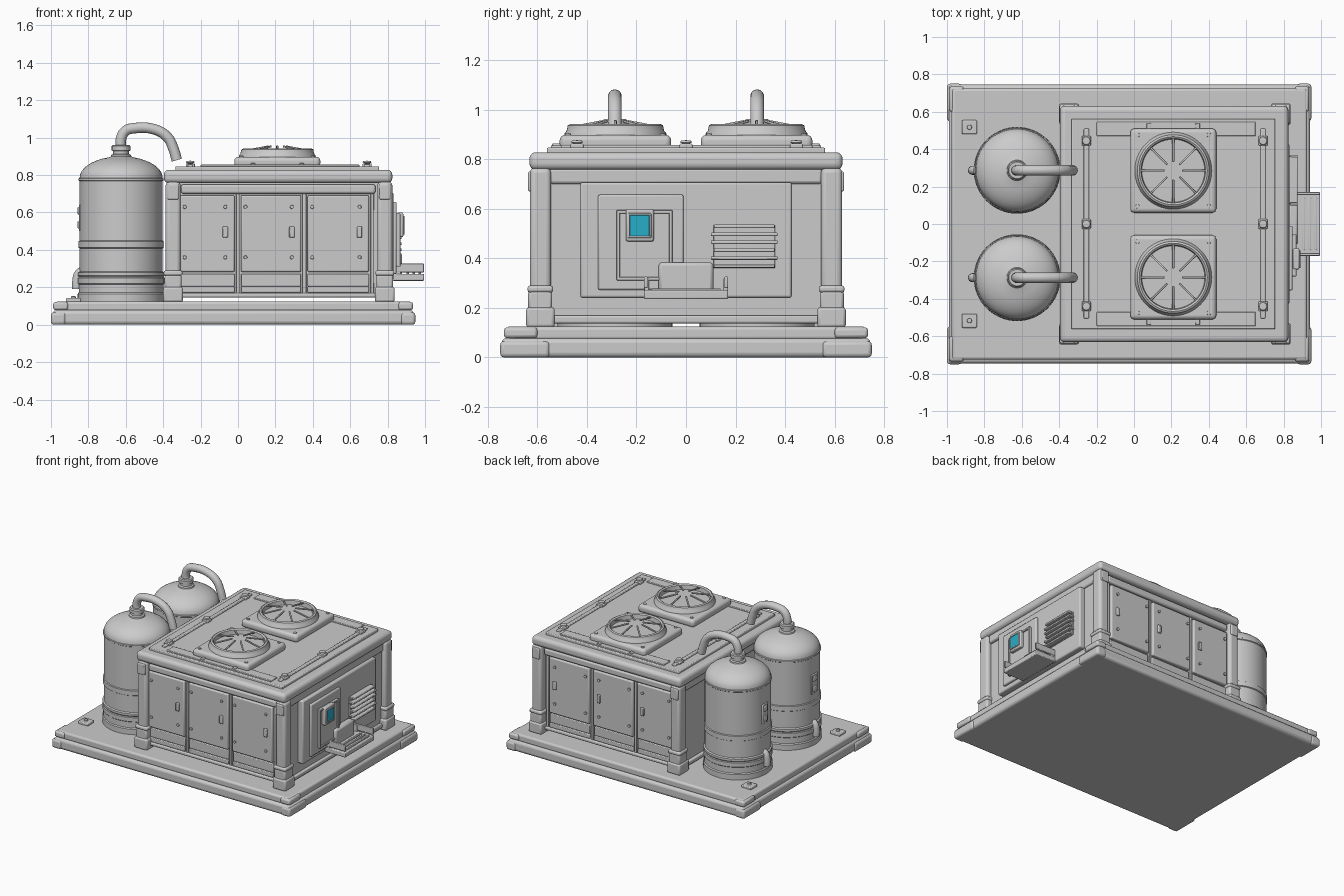
import bpy, bmesh, math
from mathutils import Vector, Matrix

if "Cube" in bpy.data.objects:
    bpy.data.objects.remove(bpy.data.objects["Cube"])

SIDES = (("front", -1), ("back", 1))


def finish(name, bm, bevel=0.0, seg=2):
    bmesh.ops.recalc_face_normals(bm, faces=bm.faces[:])
    me = bpy.data.meshes.new(name)
    bm.to_mesh(me)
    bm.free()
    ob = bpy.data.objects.new(name, me)
    bpy.context.collection.objects.link(ob)
    if bevel:
        m = ob.modifiers.new("bevel", 'BEVEL')
        m.width, m.segments, m.limit_method = bevel, seg, 'ANGLE'
    return ob


def box(name, x, y, z, bevel=0.005, seg=2):
    """Box from (min, max) ranges on each axis."""
    bm = bmesh.new()
    lo = Vector(min(r) for r in (x, y, z))
    hi = Vector(max(r) for r in (x, y, z))
    size = hi - lo
    bmesh.ops.create_cube(bm, size=1, matrix=Matrix.Translation((lo + hi) / 2) @ Matrix.Diagonal((*size, 1)))
    return finish(name, bm, min(bevel, min(size) * 0.45), seg)


def lathe(name, profile, center, n=48, axis='Z'):
    """Revolve (radius, height) points about an axis through center."""
    bm = bmesh.new()
    vs = [bm.verts.new((r, 0, h)) for r, h in profile]
    es = [bm.edges.new(p) for p in zip(vs, vs[1:])]
    bmesh.ops.spin(bm, geom=vs + es, cent=(0, 0, 0), axis=(0, 0, 1), angle=2 * math.pi, steps=n)
    bmesh.ops.remove_doubles(bm, verts=bm.verts[:], dist=1e-5)
    if axis == 'Y':
        bm.transform(Matrix.Rotation(math.pi / 2, 4, 'X'))
    bm.transform(Matrix.Translation(center))
    return finish(name, bm)


def tube(name, pts, radius):
    cu = bpy.data.curves.new(name, 'CURVE')
    cu.dimensions = '3D'
    cu.bevel_depth, cu.bevel_resolution, cu.use_fill_caps = radius, 5, True
    sp = cu.splines.new('BEZIER')
    sp.bezier_points.add(len(pts) - 1)
    for b, p in zip(sp.bezier_points, pts):
        b.co = p
        b.handle_left_type = b.handle_right_type = 'AUTO'
    ob = bpy.data.objects.new(name, cu)
    bpy.context.collection.objects.link(ob)


def frame(name, x, y, z, w):
    """Rectangular rim on the +x wall."""
    for i, (a, b) in enumerate((((y[0], y[1]), (z[0], z[0] + w)), ((y[0], y[1]), (z[1] - w, z[1])),
                                ((y[0], y[0] + w), z), ((y[1] - w, y[1]), z))):
        box(f"{name}_{i}", x, a, b, 0.003)


# Base: two stacked slabs with corner guards
box("base_lower", (-0.99, 0.94), (-0.745, 0.745), (0, 0.078), 0.02, 3)
box("base_upper", (-0.975, 0.925), (-0.725, 0.725), (0.07, 0.125), 0.014, 3)
for tag, s in SIDES:
    for end, x0, x1 in (("left", -1.0, -0.92), ("right", 0.87, 0.948)):
        box(f"base_guard_{end}_{tag}", (x0, x1), (s * 0.55, s * 0.75), (0, 0.066), 0.016, 3)
        inset = 0.012 if x0 < 0 else -0.012
        box(f"base_guard_upper_{end}_{tag}", (x0 + inset, x1 + inset), (s * 0.6, s * 0.735), (0.078, 0.121), 0.012)
    # Pad with bolt near each tank
    box(f"base_pad_{tag}", (-0.92, -0.84), (s * 0.48, s * 0.555), (0.12, 0.143), 0.006)
    lathe(f"pad_bolt_{tag}", [(0, 0.155), (0.012, 0.152), (0.014, 0.14)], (-0.88, s * 0.517, 0), 12)

# Housing body, roof and lid
box("housing_body", (-0.355, 0.79), (-0.575, 0.575), (0.145, 0.77), 0.008)
box("roof_slab", (-0.396, 0.825), (-0.632, 0.632), (0.757, 0.828), 0.026, 4)
box("roof_lid", (-0.335, 0.755), (-0.562, 0.562), (0.82, 0.847), 0.006)
for end, x0, x1 in (("left", -0.375, -0.345), ("right", 0.77, 0.808)):
    box(f"sill_{end}", (x0, x1), (-0.55, 0.55), (0.137, 0.17), 0.008)
    box(f"header_{end}", (x0, x1), (-0.55, 0.55), (0.70, 0.765), 0.012)

# Corner posts with feet, collars and top caps
for tag, s in SIDES:
    for end, x in (("left", -0.347), ("right", 0.785)):
        box(f"post_{end}_{tag}", (x - 0.04, x + 0.04), (s * 0.545, s * 0.63), (0.13, 0.765), 0.02, 3)
        box(f"post_foot_{end}_{tag}", (x - 0.053, x + 0.053), (s * 0.53, s * 0.645), (0.12, 0.203), 0.012)
        box(f"post_sleeve_{end}_{tag}", (x - 0.045, x + 0.045), (s * 0.54, s * 0.637), (0.19, 0.27), 0.012)
        box(f"post_collar_{end}_{tag}", (x - 0.05, x + 0.05), (s * 0.536, s * 0.64), (0.262, 0.29), 0.01)
        box(f"post_plate_{end}_{tag}", (x - 0.03, x + 0.03), (s * 0.60, s * 0.638), (0.67, 0.75), 0.006)

# Doors on front and back, with handles, screws and skirts
for tag, s in SIDES:
    box(f"door_header_{tag}", (-0.305, 0.735), (s * 0.56, s * 0.61), (0.70, 0.75), 0.012)
    box(f"door_sill_{tag}", (-0.305, 0.735), (s * 0.56, s * 0.602), (0.145, 0.17), 0.008)
    for i, (x0, x1) in enumerate(((-0.31, -0.018), (0.015, 0.338), (0.372, 0.7))):
        box(f"door_{tag}_{i}", (x0, x1), (s * 0.57, s * 0.602), (0.282, 0.692), 0.008)
        box(f"skirt_{tag}_{i}", (x0, x1), (s * 0.57, s * 0.59), (0.205, 0.272), 0.005)
        box(f"skirt_lower_{tag}_{i}", (x0, x1), (s * 0.57, s * 0.597), (0.172, 0.205), 0.005)
        hx = x1 - 0.05
        box(f"handle_{tag}_{i}", (hx - 0.014, hx + 0.014), (s * 0.60, s * 0.614), (0.465, 0.525), 0.005)
        for j, (sx, sz) in enumerate(((x0 + 0.025, 0.63), (hx, 0.63), (x0 + 0.025, 0.36), (hx, 0.36))):
            lathe(f"screw_{tag}_{i}_{j}", [(0, 0.008), (0.009, 0.007), (0.011, -0.008), (0, -0.008)],
                  (sx, s * 0.604, sz), 12, 'Y')
    for i, x in enumerate((-0.001, 0.355, 0.718)):
        box(f"door_mullion_{tag}_{i}", (x - 0.01, x + 0.01), (s * 0.57, s * 0.592), (0.16, 0.70), 0.004)

# Control wall on the right: panel, screen, vents, shelf
box("wall_panel", (0.78, 0.832), (-0.427, 0.427), (0.24, 0.707), 0.01)
box("control_panel", (0.82, 0.848), (-0.355, -0.01), (0.272, 0.657), 0.008)
box("control_inset", (0.84, 0.858), (-0.28, -0.055), (0.31, 0.595), 0.005)
frame("control_rim", (0.85, 0.868), (-0.28, -0.055), (0.31, 0.595), 0.014)
box("screen_housing", (0.85, 0.884), (-0.243, -0.13), (0.468, 0.6), 0.008)
frame("screen_rim", (0.88, 0.89), (-0.235, -0.14), (0.482, 0.582), 0.008)
screen = box("screen", (0.875, 0.888), (-0.227, -0.148), (0.49, 0.574), 0.001)
teal = bpy.data.materials.new("teal")
teal.diffuse_color = (0.02, 0.42, 0.58, 1)
teal.use_nodes = True
teal.node_tree.nodes["Principled BSDF"].inputs["Base Color"].default_value = teal.diffuse_color
screen.data.materials.append(teal)
box("vent_back", (0.82, 0.842), (0.11, 0.36), (0.36, 0.535), 0.004)
for i in range(6):
    wide = 0.012 if i in (1, 3, 4) else 0
    box(f"vent_slat_{i}", (0.83, 0.874), (0.112 - wide, 0.358 + wide), (0.362 + i * 0.032, 0.376 + i * 0.032), 0.004)
box("shelf_floor", (0.825, 0.995), (-0.17, 0.17), (0.235, 0.272), 0.006)
box("shelf_back", (0.825, 0.878), (-0.11, 0.11), (0.265, 0.384), 0.014)
for i in range(3):
    box(f"shelf_rib_{i}", (0.90 + i * 0.032, 0.915 + i * 0.032), (-0.14, 0.14), (0.265, 0.279), 0.003)
for tag, s in SIDES:
    box(f"shelf_rail_{tag}", (0.825, 0.995), (s * 0.155, s * 0.17), (0.28, 0.326), 0.004)
    box(f"shelf_rail_bracket_{tag}", (0.825, 0.87), (s * 0.15, s * 0.168), (0.26, 0.32), 0.004)

# Roof rails and bolts
bolt = [(0, 0.877), (0.02, 0.875), (0.024, 0.868), (0.012, 0.862), (0.012, 0.84)]
for end, x in (("left", -0.255), ("right", 0.69)):
    box(f"roof_rail_{end}", (x - 0.014, x + 0.014), (-0.505, 0.51), (0.84, 0.857), 0.005)
    for i, y in enumerate((-0.44, 0, 0.445)):
        box(f"rail_clamp_{end}_{i}", (x - 0.024, x + 0.024), (y - 0.026, y + 0.026), (0.84, 0.863), 0.005)
        lathe(f"rail_bolt_{end}_{i}", bolt, (x, y, 0), 16)

# Fans: rounded housing, ring, recessed disc, sloping blades
for tag, s in SIDES:
    cx, cy = 0.21, s * 0.285
    box(f"roof_strip_{tag}", (-0.2, 0.65), (s * 0.47, s * 0.545), (0.84, 0.856), 0.004)
    for i, x in enumerate((0.08, 0.34)):
        box(f"strip_tab_{tag}_{i}", (x - 0.012, x + 0.012), (s * 0.5, s * 0.54), (0.84, 0.864), 0.004)
    box(f"fan_housing_{tag}", (cx - 0.23, cx + 0.23), (cy - 0.225, cy + 0.225), (0.84, 0.898), 0.022, 4)
    lathe(f"fan_ring_{tag}", [(0, 0.905), (0.168, 0.905), (0.172, 0.935), (0.182, 0.942), (0.192, 0.937),
                              (0.197, 0.915), (0.205, 0.905), (0.207, 0.89)], (cx, cy, 0), 64)
    for i in range(4):
        a = math.pi / 4 + i * math.pi / 2
        lathe(f"fan_screw_{tag}_{i}", [(0, 0.905), (0.011, 0.903), (0.013, 0.89)],
              (cx + 0.27 * math.cos(a), cy + 0.27 * math.sin(a), 0), 12)
    bm = bmesh.new()
    for i in range(8):
        m = (Matrix.Translation((cx, cy, 0)) @ Matrix.Rotation(i * math.pi / 4, 4, 'Z')
             @ Matrix.Translation((0.113, 0, 0.941)) @ Matrix.Rotation(0.19, 4, 'Y')
             @ Matrix.Diagonal((0.135, 0.011, 0.01, 1)))
        bmesh.ops.create_cube(bm, size=1, matrix=m)
    finish(f"fan_blades_{tag}", bm, 0.003)

# Tanks with bands, domed top, outlet pipe, gauge and drain
R = 0.222
dome = [(R * math.sin(t * math.pi / 20), 0.785 + 0.115 * math.cos(t * math.pi / 20)) for t in range(10, 1, -1)]
body = [(0, 0.12), (0.232, 0.12), (0.232, 0.165), (0.226, 0.172), (0.226, 0.215), (0.231, 0.22),
        (0.231, 0.25), (0.226, 0.255), (0.231, 0.262), (0.231, 0.278), (R, 0.284), (R, 0.408),
        (0.228, 0.412), (0.228, 0.446), (R, 0.45), (R, 0.768), (0.227, 0.772), (0.227, 0.782)]
neck = [(0.055, 0.899), (0.053, 0.908), (0.042, 0.913), (0.042, 0.928), (0.05, 0.932), (0.05, 0.955),
        (0.044, 0.962), (0, 0.962)]
for tag, s in SIDES:
    x, y = -0.625, s * 0.287
    lathe(f"tank_{tag}", body + dome + neck, (x, y, 0), 64)
    tube(f"outlet_pipe_{tag}", [(x, y, 0.93), (x, y, 0.995), (-0.6, y, 1.037), (-0.56, y, 1.05),
                                (-0.44, y, 1.042), (-0.375, y, 1.0), (-0.345, y, 0.94), (-0.327, y, 0.88)], 0.028)
    box(f"gauge_plate_{tag}", (x - 0.226, x - 0.2), (y - 0.035, y + 0.035), (0.5, 0.645), 0.005)
    for i, z in enumerate((0.535, 0.61)):
        box(f"gauge_knob_{tag}_{i}", (x - 0.233, x - 0.21), (y - 0.018, y + 0.018), (z - 0.02, z + 0.02), 0.005)
    tube(f"drain_pipe_{tag}", [(x - 0.2, y, 0.29), (x - 0.225, y, 0.275), (x - 0.238, y, 0.23), (x - 0.238, y, 0.19)], 0.024)

# Smooth shading with sharp edges kept
bpy.ops.object.select_all(action='DESELECT')
for ob in bpy.data.objects:
    if ob.type == 'MESH':
        ob.select_set(True)
        bpy.context.view_layer.objects.active = ob
bpy.ops.object.shade_smooth_by_angle(angle=math.radians(35))
